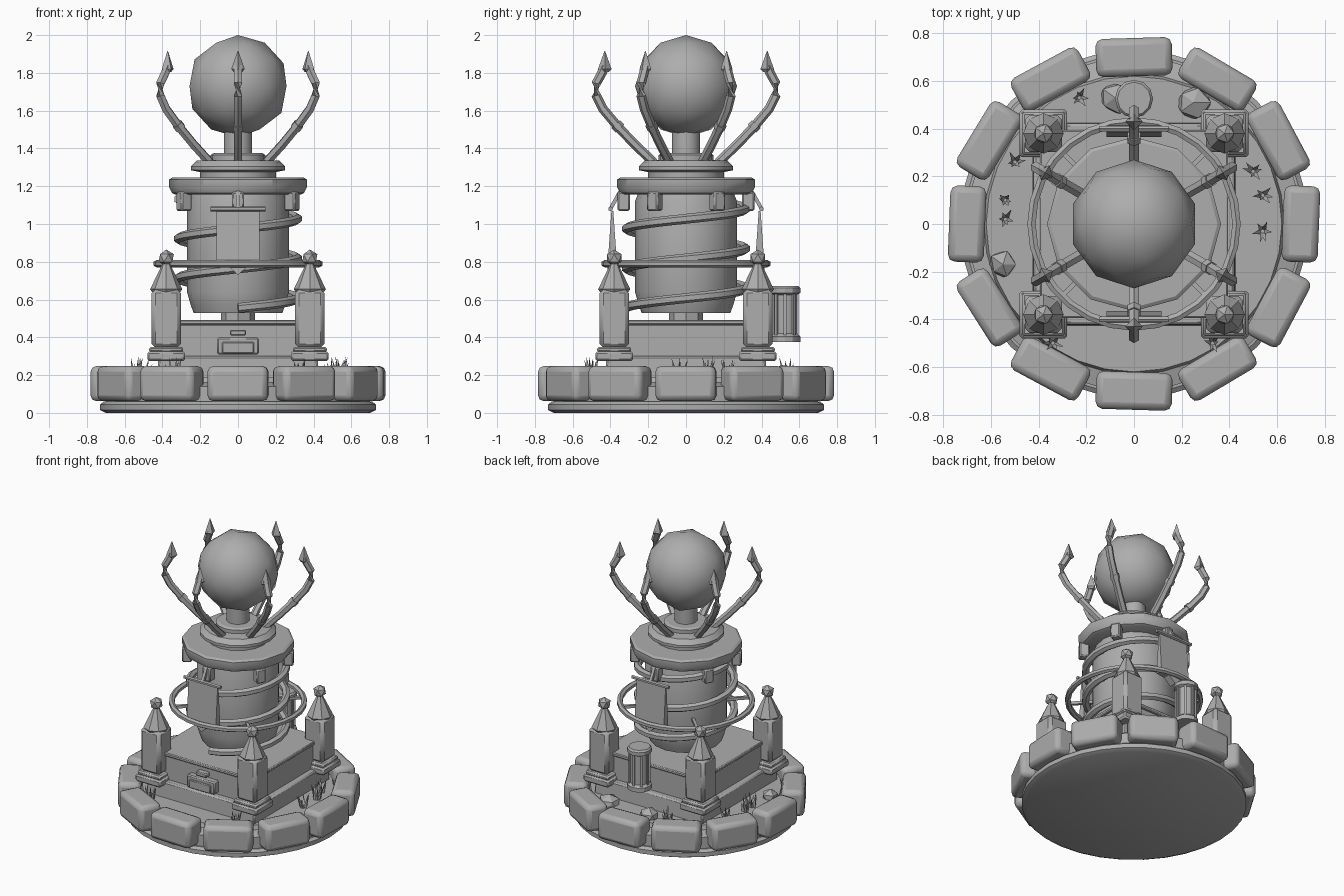
import bpy, bmesh, math, random
from mathutils import Vector, Matrix

if "Cube" in bpy.data.objects:
    bpy.data.objects.remove(bpy.data.objects["Cube"])

random.seed(4)
stone = bpy.data.materials.new("stone_grey")
stone.diffuse_color = (0.42, 0.42, 0.42, 1)
stone.use_nodes = True
stone.node_tree.nodes["Principled BSDF"].inputs["Base Color"].default_value = stone.diffuse_color
TAU = 2 * math.pi


def finish(name, bm, smooth=30, bevel=0, segs=1):
    """Turn a bmesh into a named object, with optional bevel and angle smoothing."""
    bmesh.ops.recalc_face_normals(bm, faces=bm.faces)
    me = bpy.data.meshes.new(name)
    bm.to_mesh(me)
    bm.free()
    me.materials.append(stone)
    ob = bpy.data.objects.new(name, me)
    bpy.context.collection.objects.link(ob)
    if bevel:
        mod = ob.modifiers.new("Bevel", 'BEVEL')
        mod.width, mod.segments, mod.limit_method = bevel, segs, 'ANGLE'
    if smooth:
        bpy.ops.object.select_all(action='DESELECT')
        ob.select_set(True)
        bpy.context.view_layer.objects.active = ob
        bpy.ops.object.shade_smooth_by_angle(angle=math.radians(smooth))
    return ob


def box(name, centre, size, turn=0, bevel=0, segs=1, taper=1):
    bm = bmesh.new()
    bmesh.ops.create_cube(bm, size=1)
    for v in bm.verts:
        k = taper if v.co.z > 0 else 1
        v.co = Vector((v.co.x * size[0] * k, v.co.y * size[1] * k, v.co.z * size[2]))
    bm.transform(Matrix.Translation(centre) @ Matrix.Rotation(turn, 4, 'Z'))
    return finish(name, bm, 40 if bevel else 0, bevel, segs)


def lathe(name, profile, sides, at=(0, 0), smooth=30, phase=0):
    """Revolve (radius, z) points around a vertical axis and cap both ends."""
    bm = bmesh.new()
    rings = []
    for r, z in profile:
        rings.append([bm.verts.new((at[0] + r * math.cos(phase + TAU * i / sides),
                                    at[1] + r * math.sin(phase + TAU * i / sides), z))
                      for i in range(sides)])
    for a, b in zip(rings, rings[1:]):
        for i in range(sides):
            j = (i + 1) % sides
            bm.faces.new((a[i], a[j], b[j], b[i]))
    bm.faces.new(rings[0][::-1])
    bm.faces.new(rings[-1])
    return finish(name, bm, smooth)


def tube(name, path, radius, sides=6, closed=False, smooth=40):
    """Sweep a small polygon along a path."""
    bm = bmesh.new()
    n, rings = len(path), []
    for i, p in enumerate(path):
        a = path[i - 1] if (i or closed) else p
        b = path[(i + 1) % n] if (i < n - 1 or closed) else p
        t = (b - a).normalized()
        up = Vector((0, 0, 1)) if abs(t.z) < 0.99 else Vector((1, 0, 0))
        u = t.cross(up).normalized()
        w = u.cross(t)
        rings.append([bm.verts.new(p + radius * (math.cos(TAU * (k + .5) / sides) * u
                                                 + math.sin(TAU * (k + .5) / sides) * w))
                      for k in range(sides)])
    for i in range(n if closed else n - 1):
        a, b = rings[i], rings[(i + 1) % n]
        for k in range(sides):
            m = (k + 1) % sides
            bm.faces.new((a[k], a[m], b[m], b[k]))
    if not closed:
        bm.faces.new(rings[0])
        bm.faces.new(rings[-1])
    return finish(name, bm, smooth)


def ball(name, centre, radius, subdivisions, smooth):
    bm = bmesh.new()
    bmesh.ops.create_icosphere(bm, subdivisions=subdivisions, radius=radius)
    bm.transform(Matrix.Translation(centre))
    return finish(name, bm, smooth)


def polar(r, a, z):
    return Vector((r * math.cos(a), r * math.sin(a), z))


# Round base and raised ground
lathe("base_disc", [(0.70, 0), (0.73, 0.015), (0.73, 0.045), (0.71, 0.06)], 32)
lathe("ground", [(0.70, 0.05), (0.70, 0.14), (0.63, 0.16), (0.62, 0.19)], 32)

# Ring of rounded edging stones
for i in range(12):
    a = TAU * i / 12
    box("edging_stone", polar(0.70, a, 0.155),
        (0.155 + random.uniform(-.006, .006), 0.32, 0.185),
        a + random.uniform(-.05, .05), 0.03, 2)

# Stepped square plinth
box("plinth_footing", (0, 0, 0.235), (0.86, 0.86, 0.13), bevel=0.01, taper=0.98)
box("plinth_block", (0, 0, 0.38), (0.76, 0.76, 0.18), bevel=0.008)
box("plinth_slab", (0, 0, 0.48), (0.79, 0.79, 0.025), bevel=0.006)

# Front hatch with a latch
box("hatch_frame", (0, -0.395, 0.355), (0.22, 0.06, 0.09), bevel=0.008)
box("hatch_panel", (0, -0.42, 0.345), (0.17, 0.03, 0.06), bevel=0.005)
box("hatch_latch", (0, -0.395, 0.425), (0.085, 0.05, 0.03), bevel=0.006)

# Four corner turrets
for sx in (-1, 1):
    for sy in (-1, 1):
        x, y = 0.38 * sx, 0.38 * sy
        box("turret_foot", (x, y, 0.30), (0.20, 0.20, 0.05), bevel=0.01)
        box("turret_collar", (x, y, 0.335), (0.18, 0.18, 0.03), bevel=0.01)
        box("turret_shaft", (x, y, 0.50), (0.155, 0.155, 0.31), bevel=0.02)
        lathe("turret_roof", [(0.075, 0.64), (0.085, 0.655), (0.02, 0.79)], 8, (x, y))
        ball("turret_finial", (x, y, 0.82), 0.045, 1, 0)

# Central drum on a short stem
lathe("drum_stem", [(0.09, 0.48), (0.09, 0.55)], 8)
lathe("drum", [(0.235, 0.53), (0.25, 0.57), (0.27, 0.64), (0.27, 1.12), (0.25, 1.17)], 16)

# Rising coil and level hoop round the drum
steps = 66
tube("coil", [polar(0.315, -math.pi / 2 + TAU * 2.75 * i / steps, 0.555 + 0.21 * 2.75 * i / steps)
              for i in range(steps + 1)], 0.026, 6)
tube("hoop", [polar(0.43, TAU * i / 28, 0.79) for i in range(28)], 0.02, 6, True)
for i in range(4):
    a = math.pi / 4 + i * math.pi / 2
    tube("hoop_spoke", [polar(0.26, a, 0.785), polar(0.43, a, 0.785)], 0.014, 4)

# Crown slab, corbels and stacked neck
lathe("crown", [(0.33, 1.155), (0.35, 1.165), (0.365, 1.195), (0.365, 1.235), (0.35, 1.245)], 12)
for i in range(6):
    a = math.pi / 2 + i * math.pi / 3
    box("corbel", polar(0.33, a, 1.12), (0.065, 0.065, 0.10), a, bevel=0.008)
lathe("neck", [(0.20, 1.24), (0.20, 1.275), (0.25, 1.285), (0.25, 1.305), (0.22, 1.335),
               (0.145, 1.34), (0.145, 1.365), (0.13, 1.375), (0.075, 1.375), (0.075, 1.50)], 16)

# Orb
ball("orb", (0, 0, 1.73), 0.27, 2, 60)

# Six curved claws with pointed tips
CLAW = [(0.17, 1.325), (0.27, 1.42), (0.365, 1.52), (0.44, 1.61), (0.475, 1.68),
        (0.475, 1.745), (0.445, 1.80), (0.43, 1.835)]
for i in range(6):
    a = math.pi / 2 + i * math.pi / 3
    tube("claw", [polar(r, a, z) for r, z in CLAW], 0.025, 6)
    tip = polar(0.43, a, 0)
    lathe("claw_tip", [(0.022, 1.805), (0.036, 1.82), (0.002, 1.915)], 4, (tip.x, tip.y), 0, a)
    p = polar(0.35, a, 1.505)
    tube("claw_band", [p, p + polar(0.022, a, 0.024)], 0.031, 6)

# Front and back banners hung from rods
for s in (-1, 1):
    bm = bmesh.new()
    outline = [(-0.115, 1.07), (0.115, 1.07), (0.115, 0.785), (0.05, 0.775), (0, 0.73),
               (-0.05, 0.775), (-0.115, 0.785)]
    sides = []
    for k in (-1, 1):
        sides.append([bm.verts.new((x, s * 0.39 + k * (0.005 + 0.02 * min(1, (1.07 - z) / 0.28)), z))
                      for x, z in outline])
        bm.faces.new(sides[-1])
    for i in range(7):
        j = (i + 1) % 7
        bm.faces.new((sides[0][i], sides[0][j], sides[1][j], sides[1][i]))
    finish("banner", bm, 0)
    tube("banner_rod", [Vector((-0.145, s * 0.40, 1.08)), Vector((0.145, s * 0.40, 1.08))], 0.013, 6)
    tube("banner_hook", [Vector((0, s * 0.40, 1.08)), Vector((0, s * 0.35, 1.17))], 0.014, 4)

# Ribbed canister behind the plinth
lathe("canister", [(0.08, 0.375), (0.08, 0.405), (0.062, 0.42), (0.062, 0.625),
                   (0.08, 0.635), (0.08, 0.66), (0.07, 0.672)], 12, (0, 0.525))
for i in range(8):
    p = polar(0.062, TAU * i / 8, 0) + Vector((0, 0.525, 0))
    box("canister_rib", (p.x, p.y, 0.52), (0.016, 0.016, 0.22), TAU * i / 8)

# Loose rocks on the ground
for x, y, r in ((-0.55, -0.17, 0.06), (0.25, 0.51, 0.075), (-0.08, 0.53, 0.07)):
    rock = ball("rock", (0, 0, 0), r, 1, 0)
    for v in rock.data.vertices:
        v.co *= random.uniform(0.85, 1.15)
    rock.location = (x, y, 0.19)

# Grass tufts of pointed blades
TUFTS = ((-0.23, 0.53), (-0.5, 0.26), (-0.54, 0.1), (-0.54, 0.02), (0.54, 0.12),
         (0.54, -0.03), (0.5, 0.22), (0.33, -0.5), (-0.34, -0.5))
for x, y in TUFTS:
    bm = bmesh.new()
    for i in range(6):
        a = TAU * i / 6 + random.uniform(-.3, .3)
        foot = Vector((x, y, 0.185)) + polar(0.012, a, 0)
        top = Vector((x, y, 0)) + polar(random.uniform(.02, .05), a, random.uniform(.26, .305))
        base = [bm.verts.new(foot + polar(0.013, a + TAU * k / 3, 0)) for k in range(3)]
        peak = bm.verts.new(top)
        bm.faces.new(base)
        for k in range(3):
            bm.faces.new((base[k], base[(k + 1) % 3], peak))
    finish("grass_tuft", bm, 0)
